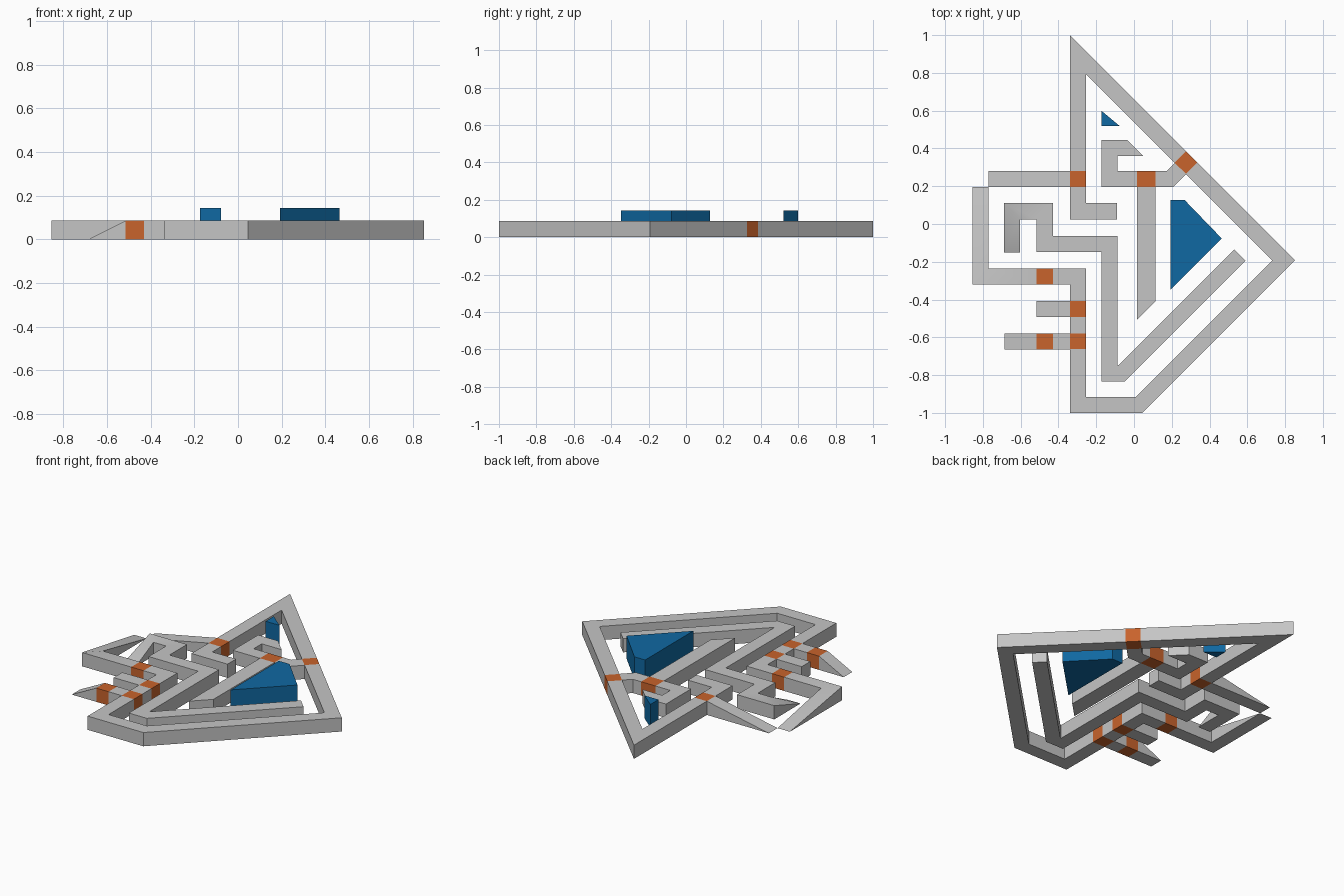
import bpy, bmesh
from mathutils import Vector

if "Cube" in bpy.data.objects:
    bpy.data.objects.remove(bpy.data.objects["Cube"], do_unlink=True)

H = 0.086       # bar height
W = 0.085       # bar width
TOP = 0.143     # height of the solid plates


def material(name, rgb):
    m = bpy.data.materials.new(name)
    m.use_nodes = True
    m.diffuse_color = (*rgb, 1)
    m.node_tree.nodes["Principled BSDF"].inputs["Base Color"].default_value = (*rgb, 1)
    return m


GREY = material("light_grey", (0.56, 0.56, 0.56))
ORANGE = material("burnt_orange", (0.58, 0.125, 0.025))
BLUE = material("deep_blue", (0.005, 0.14, 0.36))


def finish(name, bm, mat):
    bmesh.ops.remove_doubles(bm, verts=bm.verts, dist=0.0005)
    bmesh.ops.recalc_face_normals(bm, faces=bm.faces)
    mesh = bpy.data.meshes.new(name)
    bm.to_mesh(mesh)
    bm.free()
    mesh.materials.append(mat)
    obj = bpy.data.objects.new(name, mesh)
    bpy.context.collection.objects.link(obj)
    bpy.ops.object.select_all(action='DESELECT')
    obj.select_set(True)
    bpy.context.view_layer.objects.active = obj
    bpy.ops.object.shade_smooth_by_angle()


def add_face(bm, verts):
    """Add a face, dropping corners that coincide."""
    keep = []
    for v in verts:
        if all((v.co - k.co).length > 0.0005 for k in keep):
            keep.append(v)
    if len(keep) > 2:
        bm.faces.new(keep)


def bar(name, points, width=W, ramp=False, start_cut=None, end_cut=None, mat=GREY):
    """Square bar along a mitred path; ramp drops its first point to the floor."""
    pts = [Vector(p) for p in points]
    dirs = [(b - a).normalized() for a, b in zip(pts, pts[1:])]
    bm = bmesh.new()
    rings = []
    for i, p in enumerate(pts):
        d0, d1 = dirs[max(i - 1, 0)], dirs[min(i, len(dirs) - 1)]
        n = Vector((-d0.y, d0.x))
        m = (n + Vector((-d1.y, d1.x))).normalized()
        if i == 0 and start_cut:
            m = Vector(start_cut).normalized()
        if i == len(pts) - 1 and end_cut:
            m = Vector(end_cut).normalized()
        off = m * (width / 2 / m.dot(n))
        z = 0 if ramp and i == 0 else H
        rings.append([bm.verts.new((*q, h)) for q, h in
                      ((p - off, 0), (p + off, 0), (p + off, z), (p - off, z))])
    for a, b in zip(rings, rings[1:]):
        for k in range(4):
            j = (k + 1) % 4
            add_face(bm, (a[k], a[j], b[j], b[k]))
    add_face(bm, rings[0])
    add_face(bm, rings[-1])
    finish(name, bm, mat)


def plate(name, outline):
    bm = bmesh.new()
    face = bm.faces.new([bm.verts.new((x, y, 0)) for x, y in outline])
    top = bmesh.ops.extrude_face_region(bm, geom=[face])["geom"]
    bmesh.ops.translate(bm, vec=(0, 0, TOP),
                        verts=[v for v in top if isinstance(v, bmesh.types.BMVert)])
    finish(name, bm, BLUE)


# Outer frame
X = -0.2975     # centreline of the long straight side
bar("upper_hook", [(-0.09, 0.0675), (X, 0.0675), (X, 0.195)])
bar("frame_peak", [(X, 0.28), (X, 0.8975), (0.245, 0.355)])
bar("frame_base", [(X, -0.662), (X, -0.9575), (0.0275, -0.9575),
                   (0.7925, -0.1925), (0.305, 0.295)])
bar("frame_link", [(X, -0.492), (X, -0.58)])
bar("frame_elbow", [(-0.43, -0.2775), (X, -0.2775), (X, -0.408)])

# Side arms with ramps
bar("upper_arm", [(-0.77, 0.2375), (-0.34, 0.2375)], ramp=True)
bar("side_arm", [(-0.8125, 0.195), (-0.8125, -0.2775), (-0.515, -0.2775)], ramp=True)
bar("short_stub", [(-0.515, -0.45), (-0.34, -0.45)])
bar("ramp_stub", [(-0.685, -0.622), (-0.515, -0.622)], ramp=True)
bar("stub_link", [(-0.43, -0.622), (-0.34, -0.622)])

# Inner maze
bar("inner_path", [(-0.645, -0.15), (-0.645, 0.0675), (-0.4725, 0.0675),
                   (-0.4725, -0.105), (-0.13, -0.105), (-0.13, -0.79),
                   (-0.065, -0.79), (0.56, -0.165)], ramp=True)
bar("inner_hook", [(0.0075, 0.4025), (-0.13, 0.4025), (-0.13, 0.2375),
                   (0.015, 0.2375)], start_cut=(-1, 1))
bar("hook_link", [(0.115, 0.2375), (0.19, 0.2375), (0.246, 0.294)])
bar("inner_spine", [(0.065, 0.195), (0.065, -0.4575)], width=0.1, end_cut=(1, 1))

# Orange joints
for i, (x, y) in enumerate([(X, 0.2375), (X, -0.45), (X, -0.622),
                            (-0.4725, -0.2775), (-0.4725, -0.622)]):
    bar(f"joint_{i + 1}", [(x - W / 2, y), (x + W / 2, y)], mat=ORANGE)
bar("spine_joint", [(0.015, 0.2375), (0.115, 0.2375)], mat=ORANGE)
bar("slant_joint", [(0.245, 0.355), (0.305, 0.295)], mat=ORANGE)

# Raised blue plates
plate("large_plate", [(0.193, 0.128), (0.267, 0.128), (0.465, -0.077), (0.193, -0.348)])
plate("small_plate", [(-0.173, 0.6), (-0.077, 0.52), (-0.173, 0.52)])
